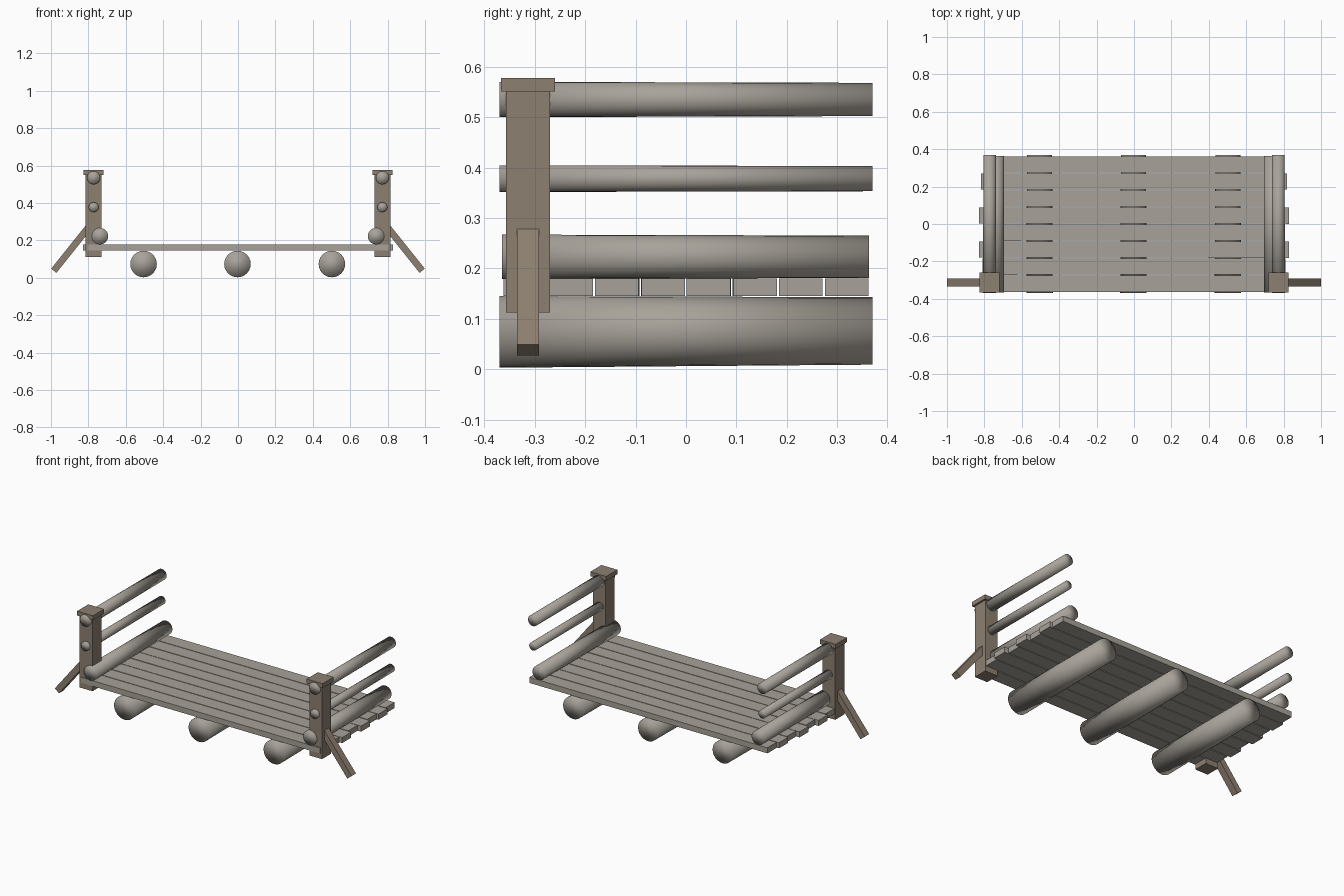
import bpy, math
from mathutils import Vector

if "Cube" in bpy.data.objects:
    bpy.data.objects.remove(bpy.data.objects["Cube"])


def material(name, rgb):
    m = bpy.data.materials.new(name)
    m.diffuse_color = (*rgb, 1)
    m.use_nodes = True
    m.node_tree.nodes["Principled BSDF"].inputs["Base Color"].default_value = m.diffuse_color
    return m


GREY = material("weathered grey wood", (0.39, 0.36, 0.32))
BROWN = material("brown timber", (0.27, 0.215, 0.165))


def box(name, center, size, mat, tilt=0, turn=0):
    bpy.ops.mesh.primitive_cube_add(size=1, location=center, rotation=(0, tilt, turn))
    o = bpy.context.object
    o.name = name
    o.scale = size
    o.data.materials.append(mat)
    return o


def log(name, x, z, r_front, r_back, y0, y1, drop=0):
    # tapered round log running front to back, shaded smooth over its ends
    a, b = Vector((x, y0, z)), Vector((x, y1, z + drop))
    d = b - a
    bpy.ops.mesh.primitive_cone_add(vertices=24, radius1=r_front, radius2=r_back,
                                    depth=d.length, location=(a + b) / 2)
    o = bpy.context.object
    o.name = name
    o.rotation_euler = d.to_track_quat('Z', 'Y').to_euler()
    o.data.materials.append(GREY)
    bpy.ops.object.shade_smooth()


# deck planks with uneven lengths and narrow gaps
ends = [0.805, 0.81, 0.828, 0.805, 0.828, 0.805, 0.817, 0.802]
turns = [0, 0.0003, -0.001, 0.001, -0.001, 0.001, -0.0004, 0]
for i, (e, t) in enumerate(zip(ends, turns)):
    box(f"deck_plank_{i + 1}", (0, -0.319 + 0.0911 * i, 0.1625),
        (2 * e, 0.0865, 0.034), GREY, turn=t)

# bearer logs under the deck
for i, x in enumerate((-0.505, -0.003, 0.502)):
    log(f"bearer_log_{i + 1}", x, 0.074, 0.071, 0.067, -0.37, 0.37, 0.002)

# curbs, rails, posts and braces on both sides
for s, side in ((-1, "left"), (1, "right")):
    log(f"curb_log_{side}", s * 0.738, 0.223, 0.044, 0.042, -0.365, 0.363)
    log(f"middle_rail_{side}", s * 0.772, 0.378, 0.0265, 0.025, -0.37, 0.37)
    log(f"top_rail_{side}", s * 0.772, 0.535, 0.035, 0.033, -0.37, 0.37)
    box(f"post_{side}", (s * 0.773, -0.3135, 0.332), (0.086, 0.087, 0.44), BROWN)
    box(f"post_cap_{side}", (s * 0.773, -0.3135, 0.5645), (0.107, 0.107, 0.027), BROWN)
    foot, head = Vector((s * 0.985, -0.3135, 0.038)), Vector((s * 0.785, -0.3135, 0.288))
    d = head - foot
    box(f"brace_{side}", (foot + head) / 2, (0.036, 0.043, d.length), BROWN,
        tilt=math.atan2(d.x, d.z))
